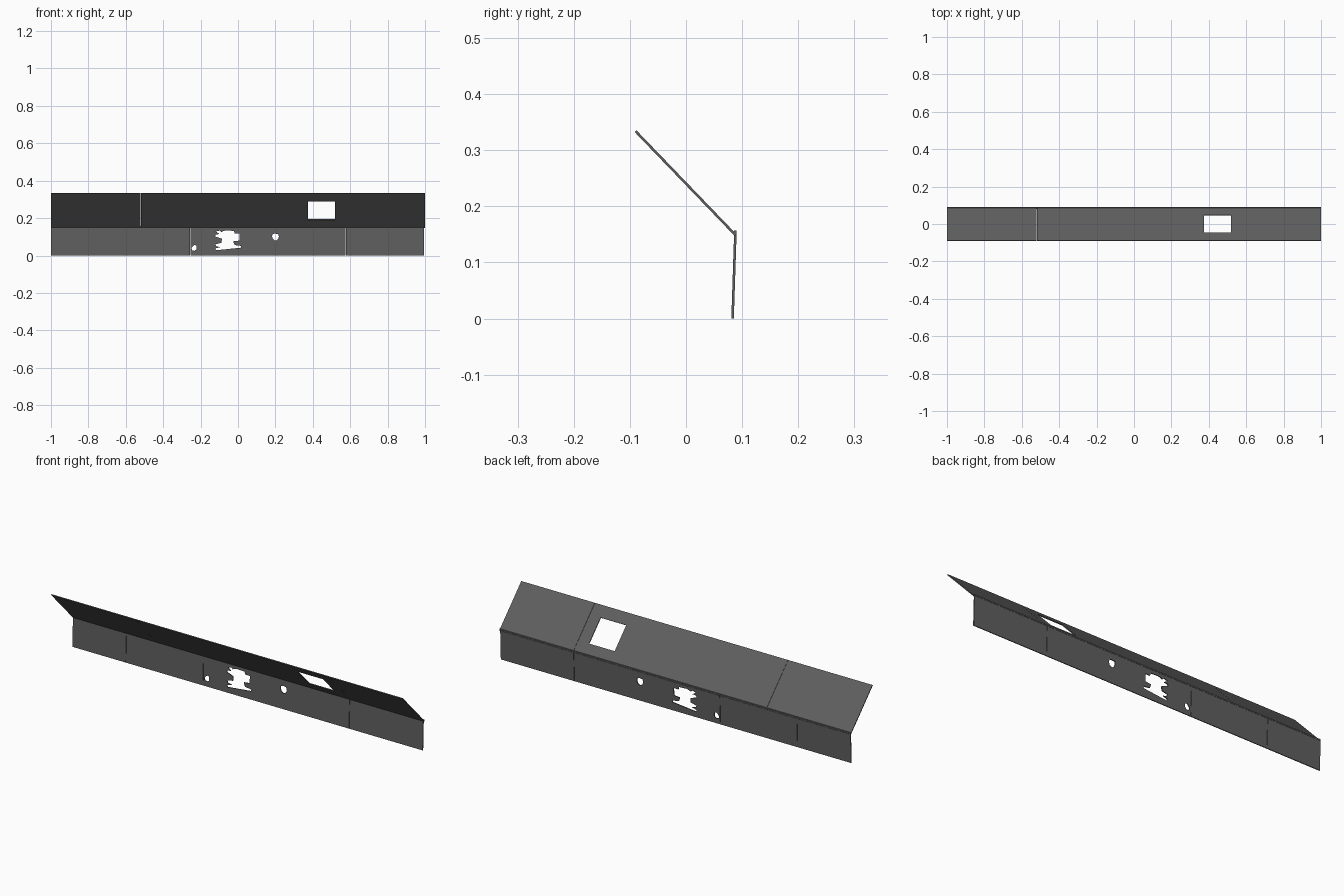
import bpy, bmesh, math
from mathutils import Vector

if "Cube" in bpy.data.objects:
    bpy.data.objects.remove(bpy.data.objects["Cube"])

T = 0.0045  # sheet thickness

# Dark grey material shared by every part
dark = bpy.data.materials.new("dark_grey")
dark.diffuse_color = (.114, .114, .114, 1)
dark.use_nodes = True
dark.node_tree.nodes["Principled BSDF"].inputs["Base Color"].default_value = dark.diffuse_color


def rect(x0, x1, s0, s1):
    return [(x0, s0), (x1, s0), (x1, s1), (x0, s1)]


def sheet(name, outline, base, top, holes=()):
    """Thin plate in the plane running along x and from base to top (y, z)."""
    b, t = Vector((0, *base)), Vector((0, *top))
    up = (t - b).normalized()
    normal = Vector((1, 0, 0)).cross(up)
    bm = bmesh.new()
    edges = []
    for loop in (outline, *holes):
        vs = [bm.verts.new(b + up * s + Vector((x, 0, 0)) - normal * T / 2) for x, s in loop]
        edges += [bm.edges.new((vs[i], vs[(i + 1) % len(vs)])) for i in range(len(vs))]
    bmesh.ops.triangle_fill(bm, edges=edges, use_beauty=True, normal=normal)
    # thicken the filled sheet
    ext = bmesh.ops.extrude_face_region(bm, geom=bm.faces[:], use_keep_orig=True)
    bmesh.ops.translate(bm, vec=normal * T,
                        verts=[g for g in ext["geom"] if isinstance(g, bmesh.types.BMVert)])
    bmesh.ops.recalc_face_normals(bm, faces=bm.faces[:])
    me = bpy.data.meshes.new(name)
    bm.to_mesh(me)
    bm.free()
    me.materials.append(dark)
    ob = bpy.data.objects.new(name, me)
    bpy.context.collection.objects.link(ob)
    return ob


# Ragged opening in the wall
ragged = [(-.118, .128), (-.098, .134), (-.09, .126), (-.068, .134), (-.022, .132),
          (-.018, .118), (.008, .118), (.008, .08), (-.026, .076), (-.018, .056),
          (.014, .052), (.018, .042), (-.04, .036), (-.118, .028), (-.12, .038),
          (-.095, .045), (-.118, .05), (-.12, .061), (-.088, .068), (-.086, .09),
          (-.122, .102), (-.12, .112), (-.1, .115)]


# Small irregular holes
def chipped(cx, cz, r, wobble):
    n = len(wobble)
    return [(cx + r * w * math.cos(i * math.tau / n), cz + r * w * math.sin(i * math.tau / n))
            for i, w in enumerate(wobble)]


holes = [ragged,
         chipped(.2, .101, .02, (.95, 1, .8, 1.05, .9, .9, 1.1, 1)),
         chipped(-.234, .041, .016, (.8, 1.05, 1, .7, .9, 1.1, 1, .9))]

# Upright wall panels with narrow gaps
wall_base, wall_top = (.083, .0), (.088, .153)
gap = .001
seams = [-1, -.695, -.256, .576, .996]
for i in range(4):
    x0 = seams[i] + (gap if i else 0)
    sheet(f"wall_panel_{i + 1}", rect(x0, seams[i + 1] - gap, 0, .153),
          wall_base, wall_top, holes if i == 2 else ())

# Sloping roof panels, the middle one with a rectangular window
roof_low, roof_high = (.089, .148), (-.09, .334)
L = math.hypot(.179, .186)
roof_seams = [-1, -.52, .58, 1]
window = rect(.373, .519, .062, .198)
for i in range(3):
    x0 = roof_seams[i] + (gap if i else 0)
    sheet(f"roof_panel_{i + 1}", rect(x0, roof_seams[i + 1], 0, L),
          roof_low, roof_high, [window] if i == 1 else ())

# Narrow strip covering the joint
sheet("eaves_strip", rect(-1, 1, 0, .01), (.0875, .147), (.0875, .157))
